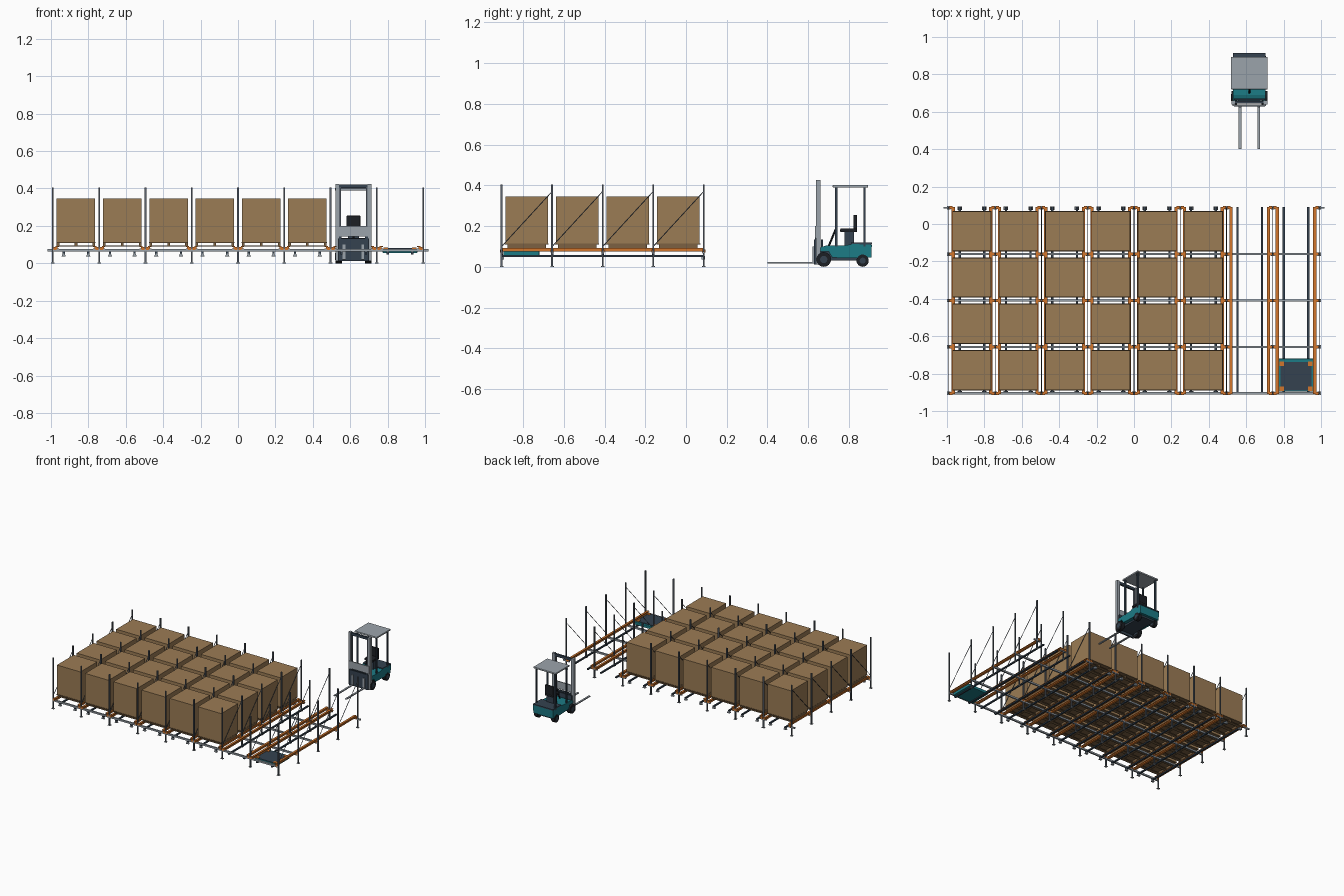
import bpy, bmesh, math
from mathutils import Vector, Matrix

if "Cube" in bpy.data.objects:
    bpy.data.objects.remove(bpy.data.objects["Cube"])


def mat(name, c):
    m = bpy.data.materials.new(name)
    m.diffuse_color = (*c, 1)
    m.use_nodes = True
    m.node_tree.nodes["Principled BSDF"].inputs["Base Color"].default_value = m.diffuse_color
    return m


CARD = mat("cardboard", (0.33, 0.20, 0.09))
WOOD = mat("pallet_wood", (0.20, 0.12, 0.055))
ORANGE = mat("orange_steel", (0.65, 0.18, 0.025))
TEAL = mat("teal_paint", (0.012, 0.20, 0.24))
NAVY = mat("dark_steel", (0.035, 0.055, 0.08))
BLACK = mat("rubber", (0.012, 0.014, 0.018))
STEEL = mat("light_steel", (0.33, 0.37, 0.41))
POST = mat("post_steel", (0.11, 0.13, 0.16))


def finish(bm, name, m, bevel=0):
    bmesh.ops.recalc_face_normals(bm, faces=bm.faces)
    me = bpy.data.meshes.new(name)
    bm.to_mesh(me)
    bm.free()
    ob = bpy.data.objects.new(name, me)
    bpy.context.collection.objects.link(ob)
    me.materials.append(m)
    if bevel:
        b = ob.modifiers.new("bevel", "BEVEL")
        b.width, b.segments = bevel, 2
    return ob


def boxes(name, items, m, bevel=0):
    """Boxes given as (x0, x1, y0, y1, z0, z1), joined in one object."""
    bm = bmesh.new()
    for x0, x1, y0, y1, z0, z1 in items:
        M = Matrix.Translation(((x0 + x1) / 2, (y0 + y1) / 2, (z0 + z1) / 2))
        bmesh.ops.create_cube(bm, size=1, matrix=M @ Matrix.Diagonal((x1 - x0, y1 - y0, z1 - z0, 1)))
    return finish(bm, name, m, bevel)


def cbox(x, y, z0, z1, w, d):
    return (x - w / 2, x + w / 2, y - d / 2, y + d / 2, z0, z1)


def rods(name, pairs, r, m, seg=6):
    bm = bmesh.new()
    for a, b in pairs:
        a, b = Vector(a), Vector(b)
        q = (b - a).to_track_quat('Z', 'Y').to_matrix().to_4x4()
        bmesh.ops.create_cone(bm, cap_ends=True, segments=seg, radius1=r, radius2=r,
                              depth=(b - a).length, matrix=Matrix.Translation((a + b) / 2) @ q)
    return finish(bm, name, m)


def prisms(name, profiles, a0, a1, m, axis='y'):
    """Closed outlines swept along y (x,z outlines) or x (y,z outlines)."""
    bm = bmesh.new()
    for pts in profiles:
        f = [[bm.verts.new((p, a, q) if axis == 'y' else (a, p, q)) for p, q in pts] for a in (a0, a1)]
        n = len(pts)
        bm.faces.new(f[0])
        bm.faces.new(f[1][::-1])
        for i in range(n):
            bm.faces.new((f[0][i], f[0][(i + 1) % n], f[1][(i + 1) % n], f[1][i]))
    return finish(bm, name, m)


# rack grid
P = 0.2475
XS = [-0.99 + P * i for i in range(9)]
YS = [-0.905, -0.657, -0.409, -0.161, 0.087]
BAYS = [x + P / 2 for x in XS[:-1]]
Y0, Y1 = -0.908, 0.092

# uprights, feet, cross beams, diagonal braces
boxes("rack_posts", [cbox(x, y, 0.003, 0.405, 0.009, 0.009) for x in XS for y in YS], POST)
boxes("post_feet", [cbox(x, y, 0, 0.004, 0.02, 0.018) for x in XS for y in YS], STEEL)
boxes("cross_beams", [(-0.99, 0.99, y - 0.006, y + 0.006, 0.062, 0.075) for y in YS[:-1]], STEEL)
boxes("back_beam_brackets", [(x - 0.028, x + 0.028, YS[-1] - 0.005, YS[-1] + 0.005, 0.064, 0.075)
                             for x in XS], STEEL)
rods("diagonal_braces", [((x, YS[i], 0.10), (x, YS[i + 1], 0.37)) for x in XS for i in range(4)],
     0.0022, POST)

# orange channel rails carrying the pallets
shape = [(0.092, 0.075), (0.109, 0.075), (0.109, 0.079), (0.104, 0.079), (0.104, 0.088),
         (0.109, 0.088), (0.109, 0.092), (0.092, 0.092), (0.092, 0.088), (0.099, 0.088),
         (0.099, 0.079), (0.092, 0.079)]
prisms("pallet_rails", [[(c + s * x, z) for x, z in shape] for c in BAYS for s in (-1, 1)], Y0, Y1, ORANGE)
boxes("rail_brackets", [cbox(c + s * 0.112, y, 0.07, 0.086, 0.016, 0.016)
                        for c in BAYS for s in (-1, 1) for y in YS], ORANGE)

# lower runway rails with wedge ends
RUN = [c + s * 0.066 for c in BAYS for s in (-1, 1)]
boxes("runway_rails", [(x - 0.006, x + 0.006, Y0, Y1, 0.048, 0.058) for x in RUN], NAVY)
boxes("runway_hangers", [cbox(x, y, 0.056, 0.064, 0.012, 0.012) for x in RUN for y in YS[:-1]], NAVY)
wedge = [[(x - 0.012, 0.036), (x + 0.012, 0.036), (x + 0.004, 0.053), (x - 0.004, 0.053)] for x in RUN[:12]]
prisms("runway_back_wedges", wedge, 0.076, 0.094, STEEL)
prisms("runway_front_wedges", wedge, -0.909, -0.893, STEEL)

# pallets and cartons
LY = [-0.782 + 0.248 * i for i in range(4)]
deck, load = [], []
for c in BAYS[:6]:
    for y in LY:
        deck += [(c - 0.104, c + 0.104, y - 0.108, y + 0.108, 0.109, 0.115)]
        deck += [cbox(c + dx, y, 0.092, 0.110, 0.014, 0.19) for dx in (-0.096, 0, 0.096)]
        deck += [cbox(c, y + dy, 0.090, 0.095, 0.19, 0.026) for dy in (-0.08, 0, 0.08)]
        load.append((c - 0.103, c + 0.103, y - 0.105, y + 0.105, 0.115, 0.345))
boxes("pallets", deck, WOOD)
boxes("cartons", load, CARD)

# shuttle cart in the last bay
sx, sy = BAYS[7], -0.808
boxes("shuttle_body", [cbox(sx, sy, 0.055, 0.077, 0.185, 0.176)], TEAL, 0.003)
boxes("shuttle_lid", [cbox(sx, sy - 0.006, 0.076, 0.081, 0.168, 0.155)], NAVY)
boxes("shuttle_pads", [cbox(sx + a * 0.076, sy + b * 0.066 - 0.006, 0.077, 0.084, 0.024, 0.024)
                       for a in (-1, 1) for b in (-1, 1)], ORANGE)

# forklift
F = 0.617


def wheels(name, y, r, off, w):
    tyre = rods(name + "_tyres", [((F + s * off - w / 2, y, r), (F + s * off + w / 2, y, r)) for s in (-1, 1)],
                r, BLACK, 24)
    hub = rods(name + "_hubs", [((F + s * off - w * 0.54, y, r), (F + s * off + w * 0.54, y, r))
                                for s in (-1, 1)], r * 0.5, NAVY, 16)
    for o in (tyre, hub):
        bpy.ops.object.select_all(action='DESELECT')
        o.select_set(True)
        bpy.context.view_layer.objects.active = o
        bpy.ops.object.shade_smooth_by_angle()


wheels("front_wheel", 0.676, 0.036, 0.081, 0.03)
wheels("rear_wheel", 0.867, 0.030, 0.075, 0.028)

# chassis with arches over the wheels
prisms("truck_body", [[(0.66, 0.075), (0.70, 0.075), (0.718, 0.045), (0.83, 0.042), (0.91, 0.045),
                       (0.912, 0.108), (0.82, 0.112), (0.78, 0.105), (0.69, 0.105), (0.66, 0.095)]],
       F - 0.087, F + 0.087, TEAL, 'x')
boxes("truck_underframe", [(F - 0.06, F + 0.06, 0.655, 0.89, 0.03, 0.08)], NAVY)
boxes("counterweight_cap", [(F - 0.087, F + 0.087, 0.81, 0.914, 0.109, 0.118)], NAVY)
boxes("front_panel", [(F - 0.083, F + 0.083, 0.662, 0.672, 0.075, 0.135)], NAVY)
boxes("seat_base", [(F - 0.03, F + 0.03, 0.777, 0.825, 0.105, 0.170)], NAVY)
boxes("seat", [(F - 0.037, F + 0.037, 0.757, 0.84, 0.170, 0.188),
               (F - 0.037, F + 0.037, 0.822, 0.84, 0.185, 0.255)], BLACK, 0.004)
rods("steering_column", [((F, 0.70, 0.10), (F, 0.735, 0.185))], 0.005, BLACK, 8)

# overhead guard
boxes("guard_posts", [cbox(F + s * 0.083, y, 0.10, 0.39, 0.012, 0.012)
                      for s in (-1, 1) for y in (0.737, 0.876)], NAVY)
boxes("guard_roof", [(F - 0.098, F + 0.098, 0.72, 0.893, 0.389, 0.402)], STEEL, 0.003)

# mast, carriage and forks
boxes("mast_rails", [cbox(F + s * 0.086, 0.65, 0.012, 0.425, 0.02, 0.022) for s in (-1, 1)], STEEL)
boxes("mast_inner_rails", [cbox(F + s * 0.072, 0.65, 0.02, 0.405, 0.009, 0.016) for s in (-1, 1)], POST)
boxes("mast_crossbars", [(F - 0.094, F + 0.094, 0.643, 0.658, z, z + 0.02) for z in (0.402, 0.03)], NAVY)
boxes("carriage", [(F - 0.083, F + 0.083, 0.629, 0.640, 0.012, 0.133)], NAVY)
boxes("load_guard", [(F - 0.09, F + 0.09, 0.632, 0.640, 0.142, 0.20)], STEEL)
boxes("carriage_links", [cbox(F + s * 0.07, 0.636, 0.12, 0.15, 0.014, 0.006) for s in (-1, 1)], NAVY)
boxes("forks", [(F + s * 0.05 - 0.007, F + s * 0.05 + 0.007, 0.40, 0.63, 0.017, 0.024)
                for s in (-1, 1)], STEEL)
boxes("fork_shanks", [(F + s * 0.05 - 0.007, F + s * 0.05 + 0.007, 0.622, 0.630, 0.017, 0.10)
                      for s in (-1, 1)], STEEL)
